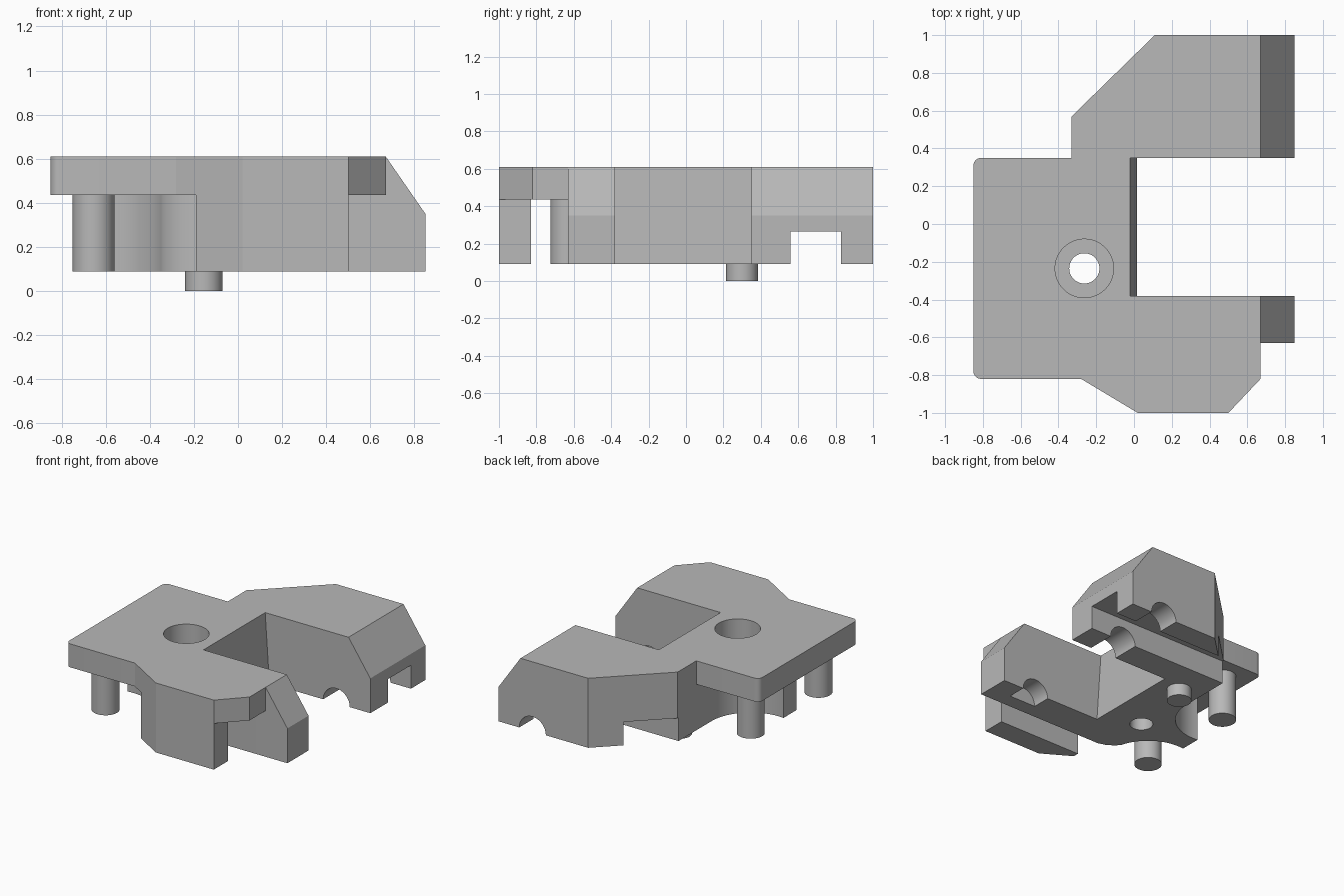
import bpy, bmesh
from math import cos, sin, pi, radians
from mathutils import Vector

if "Cube" in bpy.data.objects:
    bpy.data.objects.remove(bpy.data.objects["Cube"], do_unlink=True)

grey = bpy.data.materials.new("plain_grey")
grey.use_nodes = True
grey.diffuse_color = (0.48, 0.48, 0.48, 1)
grey.node_tree.nodes["Principled BSDF"].inputs["Base Color"].default_value = (0.48, 0.48, 0.48, 1)

BASE, UNDER, TOP = 0.09, 0.435, 0.61


def arc(cx, cy, r, start, end, steps=16):
    angles = [radians(start + (end - start) * i / steps) for i in range(steps + 1)]
    return [(cx + r * cos(a), cy + r * sin(a)) for a in angles]


def prism(name, outline, low, high, axis="z"):
    """Extrude an outline along z, or an (x, z) outline along y."""
    bm = bmesh.new()
    place = (lambda p: (p[0], p[1], low)) if axis == "z" else (lambda p: (p[0], low, p[1]))
    face = bm.faces.new([bm.verts.new(place(p)) for p in outline])
    moved = bmesh.ops.extrude_face_region(bm, geom=[face])["geom"]
    span = high - low
    shift = Vector((0, 0, span)) if axis == "z" else Vector((0, span, 0))
    bmesh.ops.translate(bm, vec=shift, verts=[g for g in moved if isinstance(g, bmesh.types.BMVert)])
    bmesh.ops.recalc_face_normals(bm, faces=bm.faces)
    mesh = bpy.data.meshes.new(name)
    bm.to_mesh(mesh)
    bm.free()
    mesh.materials.append(grey)
    obj = bpy.data.objects.new(name, mesh)
    bpy.context.collection.objects.link(obj)
    return obj


def rod(name, x, y, r, low, high, axis="z"):
    return prism(name, arc(x, y, r, 0, 352.5, 47), low, high, axis)


def activate(obj):
    bpy.ops.object.select_all(action="DESELECT")
    obj.select_set(True)
    bpy.context.view_layer.objects.active = obj


def cut(target, cutter):
    cutter.hide_render = True
    mod = target.modifiers.new("cut", "BOOLEAN")
    mod.operation = "DIFFERENCE"
    mod.solver = "EXACT"
    mod.object = cutter
    activate(target)
    bpy.ops.object.modifier_apply(modifier=mod.name)
    bpy.data.objects.remove(cutter, do_unlink=True)


# Full-height bracket with two arms around an open bay
outline = arc(-0.81, 0.31, 0.04, 180, 90, 6) + [
    (-0.33, 0.35), (-0.33, 0.57), (0.11, 1), (0.85, 1), (0.85, 0.35),
    (0.015, 0.35), (0.015, -0.38), (0.85, -0.38), (0.85, -0.63),
    (0.67, -0.63), (0.67, -0.82), (0.5, -1), (0.02, -1), (-0.28, -0.82),
] + arc(-0.81, -0.78, 0.04, 270, 180, 6)
body = prism("bracket_body", outline, BASE, TOP)

# Lean the bay's end wall back slightly
for v in body.data.vertices:
    if abs(v.co.x - 0.015) < 0.001 and v.co.z > 0.5:
        v.co.x = -0.02

# Space under the plate: front channel and scallops around the two pegs
peg_x, peg_front, peg_back, scallop = -0.655, -0.63, 0.17, 0.325
under = [(-1, -1.1), (-0.19, -1.1), (-0.19, -0.83), (0.5, -0.83), (0.5, -1.1),
         (1, -1.1), (1, -0.63), (-0.2, -0.63), (-0.26, -0.612), (-0.31, -0.58)]
under += arc(peg_x, peg_front, scallop, 15, 98)
under += arc(peg_x, peg_back, scallop, 262, 360)
under += [(-0.33, 0.45), (-1, 0.45)]
cut(body, prism("under_space", under, -0.1, UNDER))

# Sloped arm ends
cut(body, prism("end_slope", [(0.67, TOP), (0.67, 0.8), (1, 0.8), (1, 0.133), (0.85, 0.35)],
                -0.7, 1.1, "y"))

# Channel through the back arm and round groove across both arms
cut(body, prism("arm_channel", [(-1, 0.56), (1, 0.56), (1, 0.83), (-1, 0.83)], -0.1, 0.265))
cut(body, rod("round_groove", 0.57, BASE, 0.11, -0.52, 1.1, "y"))

# Counterbored screw hole
cut(body, rod("screw_hole", -0.263, -0.235, 0.08, -0.1, 0.8))
cut(body, rod("counterbore", -0.263, -0.235, 0.155, 0.35, 0.8))

# Pegs
rod("front_peg", peg_x, peg_front, 0.095, BASE, UNDER)
rod("back_peg", peg_x, peg_back, 0.095, BASE, UNDER)
rod("locating_pin", -0.155, 0.3, 0.085, 0, BASE)

for name in ("bracket_body", "front_peg", "back_peg", "locating_pin"):
    activate(bpy.data.objects[name])
    bpy.ops.object.shade_smooth_by_angle(angle=pi / 7)
